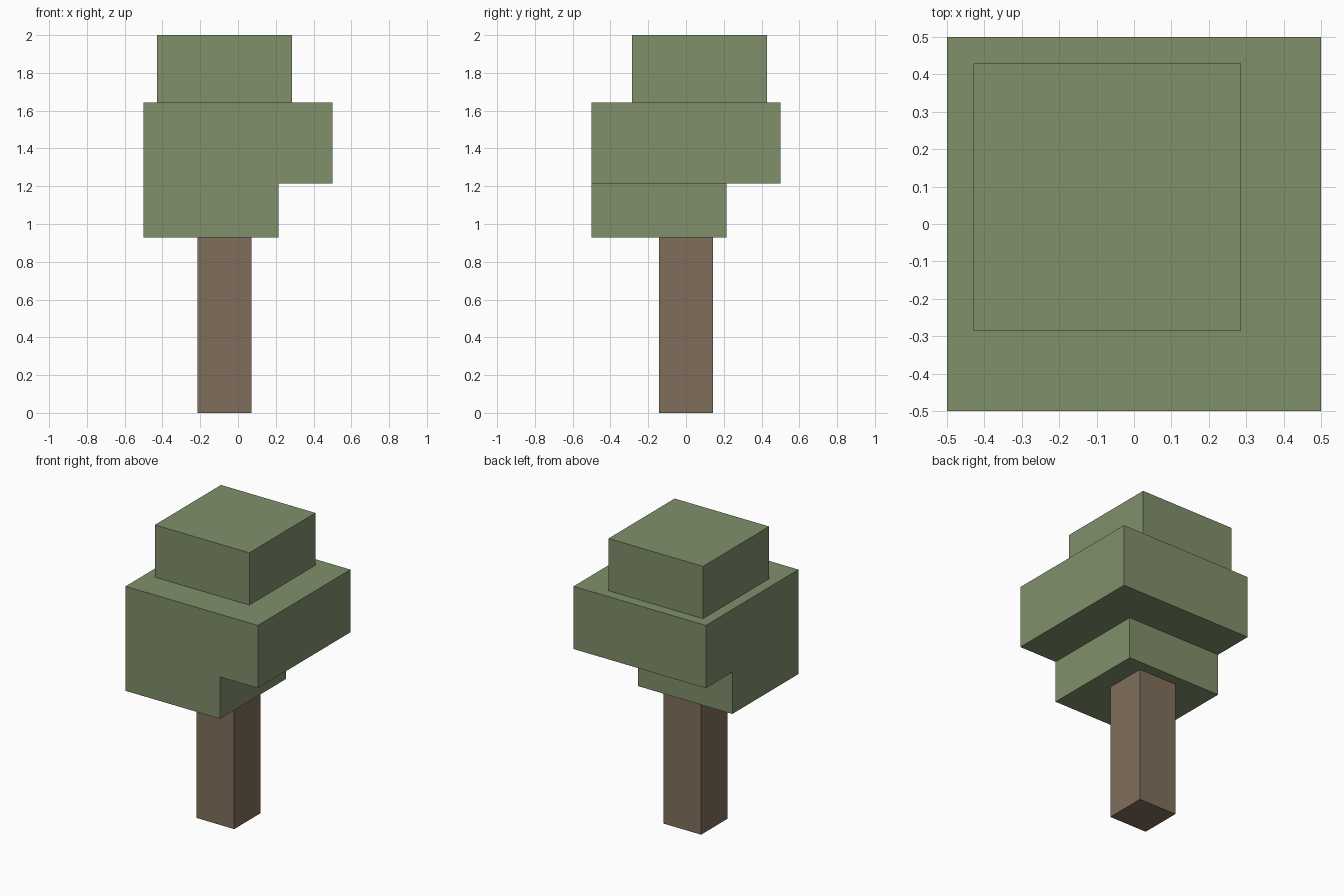
import bpy
from mathutils import Vector

cube = bpy.data.objects.get("Cube")
if cube:
    bpy.data.objects.remove(cube, do_unlink=True)


def make_material(name, rgb):
    mat = bpy.data.materials.new(name)
    mat.use_nodes = True
    color = (*rgb, 1.0)
    mat.diffuse_color = color
    bsdf = mat.node_tree.nodes["Principled BSDF"]
    bsdf.inputs["Base Color"].default_value = color
    bsdf.inputs["Roughness"].default_value = 0.9
    return mat


U = 1 / 14  # block grid unit


def block(name, low, high, mat):
    """Flat-faced box between two corners given in grid units."""
    low, high = Vector(low) * U, Vector(high) * U
    bpy.ops.mesh.primitive_cube_add(size=1, location=(low + high) / 2)
    obj = bpy.context.object
    obj.name = obj.data.name = name
    obj.scale = high - low
    bpy.ops.object.transform_apply(location=False, rotation=False, scale=True)
    obj.data.materials.append(mat)
    return obj


leaf = make_material("leaf green", (0.216, 0.279, 0.147))
bark = make_material("bark brown", (0.216, 0.159, 0.105))

# Square trunk, set slightly to one side
block("trunk", (-3, -2, 0), (1, 2, 13), bark)

# Three offset tiers of foliage
block("lower_foliage", (-7, -7, 13), (3, 3, 17), leaf)
block("middle_foliage", (-7, -7, 17), (7, 7, 23), leaf)
block("top_foliage", (-6, -4, 23), (4, 6, 28), leaf)
